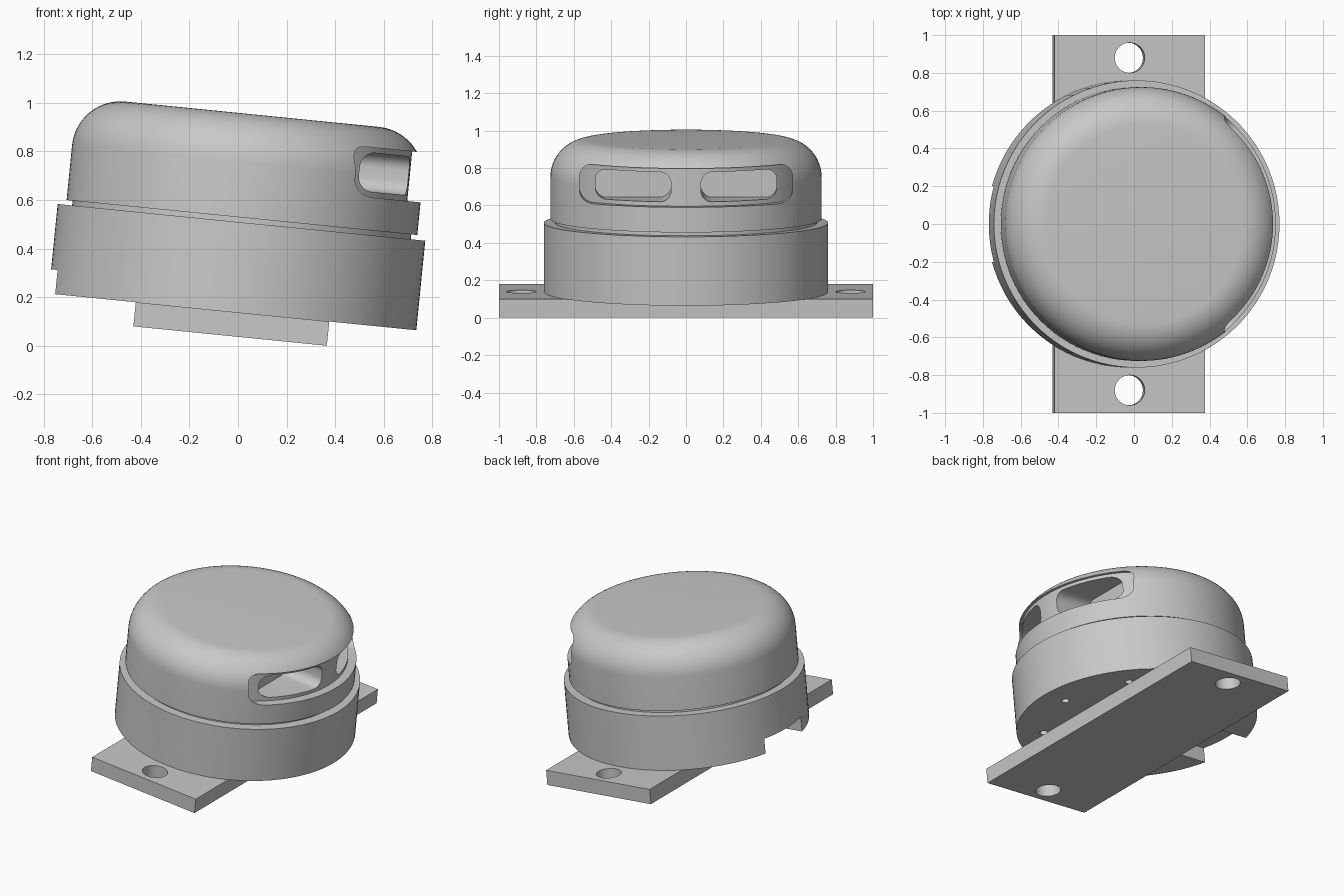
import bpy, bmesh, math
from mathutils import Matrix, Vector

if "Cube" in bpy.data.objects:
    bpy.data.objects.remove(bpy.data.objects["Cube"])

TILT = Matrix.Translation((-0.0325, 0, 0.04)) @ Matrix.Rotation(math.radians(5.7), 4, 'Y')

grey = bpy.data.materials.new("light_grey")
grey.use_nodes = True
grey.diffuse_color = (0.58, 0.58, 0.58, 1)
grey.node_tree.nodes["Principled BSDF"].inputs["Base Color"].default_value = (0.58, 0.58, 0.58, 1)


def make(name, bm):
    bmesh.ops.recalc_face_normals(bm, faces=bm.faces)
    mesh = bpy.data.meshes.new(name)
    bm.to_mesh(mesh)
    bm.free()
    obj = bpy.data.objects.new(name, mesh)
    bpy.context.collection.objects.link(obj)
    return obj


def lathe(name, profile, steps=96):
    bm = bmesh.new()
    verts = [bm.verts.new((r, 0, z)) for r, z in profile]
    edges = [bm.edges.new(pair) for pair in zip(verts, verts[1:])]
    bmesh.ops.spin(bm, geom=verts + edges, cent=(0, 0, 0), axis=(0, 0, 1),
                   angle=math.tau, steps=steps, use_duplicate=False)
    bmesh.ops.remove_doubles(bm, verts=bm.verts, dist=0.0001)
    return make(name, bm)


def box(name, low, high):
    bm = bmesh.new()
    low, high = Vector(low), Vector(high)
    size = high - low
    bmesh.ops.create_cube(bm, size=1, matrix=Matrix.Translation((low + high) / 2)
                          @ Matrix.Diagonal((*size, 1)))
    return make(name, bm)


def rod(name, x, y, z0, z1, radius, sides=32):
    bm = bmesh.new()
    bmesh.ops.create_cone(bm, cap_ends=True, segments=sides, radius1=radius, radius2=radius,
                          depth=z1 - z0, matrix=Matrix.Translation((x, y, (z0 + z1) / 2)))
    return make(name, bm)


def slot(name, y0, y1, z0, z1, r, x0, x1):
    """Rounded rectangle in the side plane, extruded along x."""
    bm = bmesh.new()
    corners = [(y1 - r, z1 - r), (y0 + r, z1 - r), (y0 + r, z0 + r), (y1 - r, z0 + r)]
    ring = []
    for i, (cy, cz) in enumerate(corners):
        for k in range(9):
            a = (i + k / 8) * math.pi / 2
            ring.append(bm.verts.new((x0, cy + r * math.cos(a), cz + r * math.sin(a))))
    face = bm.faces.new(ring)
    out = bmesh.ops.extrude_face_region(bm, geom=[face])["geom"]
    moved = [v for v in out if isinstance(v, bmesh.types.BMVert)]
    bmesh.ops.translate(bm, verts=moved, vec=(x1 - x0, 0, 0))
    return make(name, bm)


def cut(obj, cutters):
    for c in cutters:
        c.hide_render = True
        mod = obj.modifiers.new("cut", 'BOOLEAN')
        mod.operation, mod.solver, mod.object = 'DIFFERENCE', 'EXACT', c
    deps = bpy.context.evaluated_depsgraph_get()
    mesh = bpy.data.meshes.new_from_object(obj.evaluated_get(deps))
    obj.modifiers.clear()
    obj.data = mesh
    for c in cutters:
        bpy.data.objects.remove(c)


# Mounting plate with a bolt hole at each end
plate = box("mounting_plate", (-0.4, -1, 0), (0.4, 1, 0.1))
cut(plate, [rod("bolt_cutter", 0, s * 0.88, -0.1, 0.2, 0.08) for s in (-1, 1)])

# Round base with a narrow neck, cable notch at the back and small screw holes below
base = lathe("round_base", [(0, 0.1), (0.76, 0.1), (0.76, 0.47), (0.7, 0.47), (0.7, 0.49), (0, 0.49)])
cutters = [box("notch_cutter", (-0.9, -0.2, 0.05), (-0.48, 0.2, 0.2))]
for deg in (-135, -45, 0, 45, 135):
    a = math.radians(deg)
    cutters.append(rod("screw_cutter", 0.59 * math.cos(a), 0.59 * math.sin(a), 0.05, 0.2, 0.025, 20))
cut(base, cutters)

# Domed cap with a rounded shoulder
R, TOP, FILLET = 0.725, 0.917, 0.2
shoulder = [(R - FILLET + FILLET * math.cos(a), TOP - FILLET + FILLET * math.sin(a))
            for a in (k / 14 * math.pi / 2 for k in range(15))]
cap = lathe("domed_cap", [(0, 0.49), (R, 0.49)] + shoulder + [(0, TOP)])

# Shallow wraparound recess, then two deep windows inside it
recess = slot("recess_cutter", -0.57, 0.57, 0.625, 0.83, 0.07, 0.2, 0.9)
cut(recess, [rod("core_cutter", 0, 0, 0.4, 1, 0.67, 96)])
cut(cap, [recess])
cut(cap, [slot("window_cutter", min(s * 0.08, s * 0.485), max(s * 0.08, s * 0.485),
               0.648, 0.808, 0.06, 0.4, 0.9) for s in (-1, 1)])

# Lean the whole assembly, colour and shade it
bpy.ops.object.select_all(action='DESELECT')
for obj in (plate, base, cap):
    obj.data.transform(TILT)
    obj.data.materials.clear()
    obj.data.materials.append(grey)
    obj.select_set(True)
    bpy.context.view_layer.objects.active = obj
bpy.ops.object.shade_smooth_by_angle(angle=math.radians(30))
